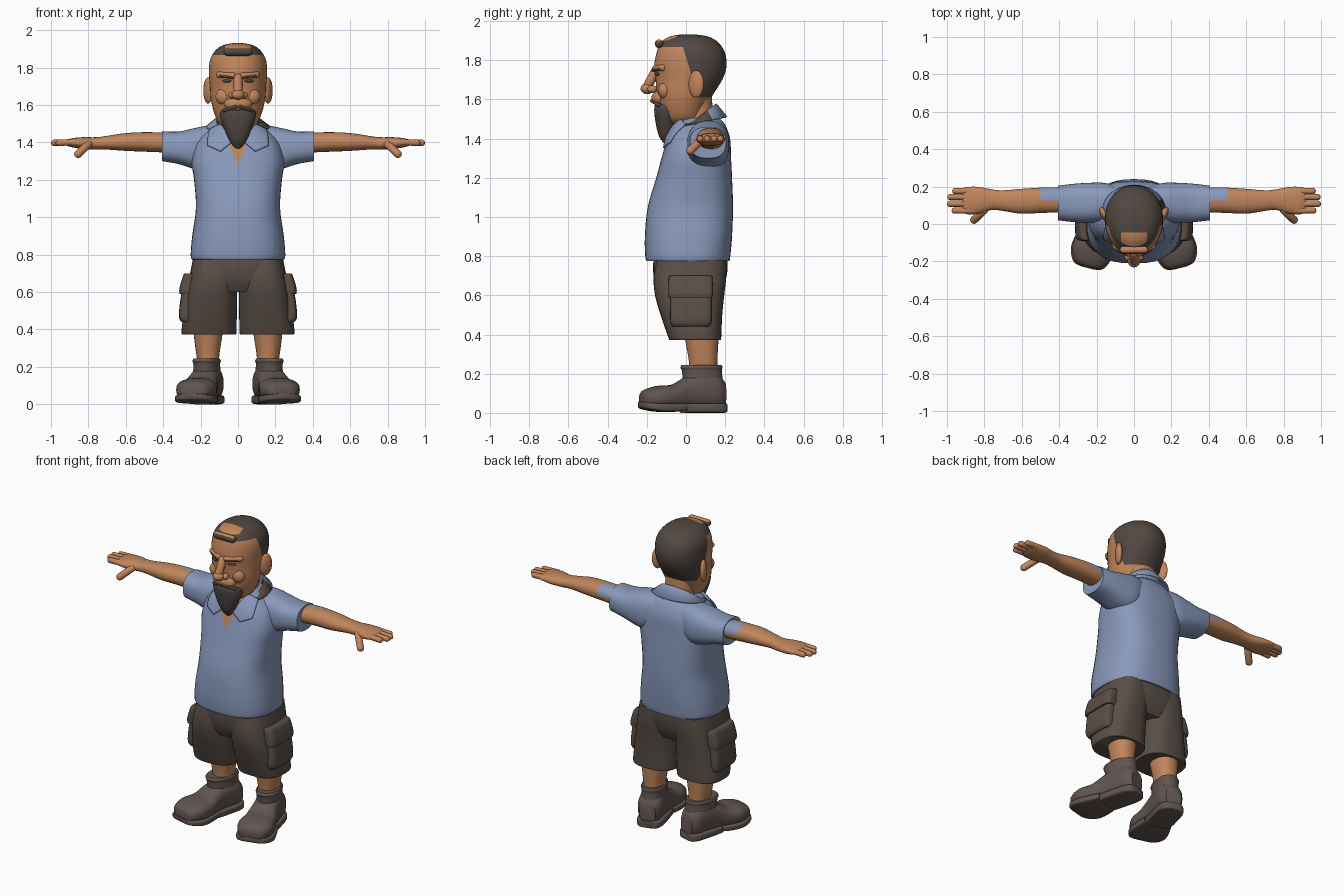
import bpy, bmesh
from math import sin, cos, pi, radians, copysign
from mathutils import Vector, Matrix

if "Cube" in bpy.data.objects:
    bpy.data.objects.remove(bpy.data.objects["Cube"])


def material(name, rgb):
    m = bpy.data.materials.new(name)
    m.use_nodes = True
    m.diffuse_color = (*rgb, 1)
    m.node_tree.nodes["Principled BSDF"].inputs["Base Color"].default_value = (*rgb, 1)
    return m


SKIN = material("warm skin", (.53, .235, .105))
SHIRT = material("blue cloth", (.25, .32, .50))
SHORTS = material("brown cloth", (.10, .077, .062))
BOOT = material("brown leather", (.12, .092, .08))
HAIR = material("dark brown hair", (.083, .064, .053))
BEARD = material("grey brown beard", (.08, .066, .06))


def add_object(name, bm, mats):
    mesh = bpy.data.meshes.new(name)
    bm.to_mesh(mesh)
    for m in mats:
        mesh.materials.append(m)
    mesh.polygons.foreach_set("use_smooth", [True] * len(mesh.polygons))
    mesh.set_sharp_from_angle(angle=radians(45))
    ob = bpy.data.objects.new(name, mesh)
    bpy.context.scene.collection.objects.link(ob)
    return ob


def finish(name, bm, mats, both=False, planes=(), rule=None, place=None):
    """Cut along planes, colour faces by a rule, and make one or two mirrored objects."""
    bmesh.ops.recalc_face_normals(bm, faces=bm.faces)
    if place:
        bm.transform(place)
    for co, no in planes:
        bmesh.ops.bisect_plane(bm, geom=bm.verts[:] + bm.edges[:] + bm.faces[:],
                               plane_co=co, plane_no=Vector(no).normalized())
    bm.normal_update()
    if rule:
        for f in bm.faces:
            f.material_index = int(rule(f.calc_center_median(), f.normal))
    obs = [add_object("left_" + name if both else name, bm, mats)]
    if both:
        bmesh.ops.scale(bm, vec=(-1, 1, 1), verts=bm.verts)
        bmesh.ops.reverse_faces(bm, faces=bm.faces)
        obs.append(add_object("right_" + name, bm, mats))
    bm.free()
    return obs


def smooth_rings(rings, steps):
    p = [Vector(r) for r in rings]
    p = [p[0]] + p + [p[-1]]
    out = []
    for a, b, c, d in zip(p, p[1:], p[2:], p[3:]):
        for i in range(steps):
            t = i / steps
            out.append(b + (c - a) * (t / 2) + (a * 2 - b * 5 + c * 4 - d) * (t * t / 2)
                       + (b * 3 - a - c * 3 + d) * (t ** 3 / 2))
    return out + [p[-1]]


def loft(name, mats, axis, rings, power=2.2, seg=40, steps=4, **kw):
    """Rings are (position on axis, low and high of the second axis, low and high of the third)."""
    bm = bmesh.new()
    loops = []
    for t, a0, a1, b0, b1 in smooth_rings(rings, steps):
        loop = []
        for k in range(seg):
            c, s = cos(2 * pi * k / seg), sin(2 * pi * k / seg)
            a = (a0 + a1) / 2 + (a1 - a0) / 2 * copysign(abs(c) ** (2 / power), c)
            b = (b0 + b1) / 2 + (b1 - b0) / 2 * copysign(abs(s) ** (2 / power), s)
            loop.append(bm.verts.new({"x": (t, a, b), "y": (a, t, b), "z": (a, b, t)}[axis]))
        loops.append(loop)
    for lo, hi in zip(loops, loops[1:]):
        for k in range(seg):
            n = (k + 1) % seg
            bm.faces.new((lo[k], lo[n], hi[n], hi[k]))
    bm.faces.new(loops[0])
    bm.faces.new(loops[-1])
    return finish(name, bm, mats, **kw)


def even(*rows):
    """Rings that are symmetric about the second axis."""
    return [(t, -w, w, lo, hi) for t, w, lo, hi in rows]


def blob(name, mat, at, size, turn=0, **kw):
    bm = bmesh.new()
    bmesh.ops.create_uvsphere(bm, u_segments=24, v_segments=14, radius=1)
    place = Matrix.Translation(at) @ Matrix.Rotation(turn, 4, "Z") @ Matrix.Diagonal((*size, 1))
    return finish(name, bm, [mat], place=place, **kw)


def capsule(name, mats, p, q, r, **kw):
    p, q = Vector(p), Vector(q)
    bm = bmesh.new()
    bmesh.ops.create_uvsphere(bm, u_segments=16, v_segments=11, radius=r)
    for v in bm.verts:
        if v.co.z > 0:
            v.co.z += (q - p).length
    place = Matrix.Translation(p) @ (q - p).to_track_quat("Z", "Y").to_matrix().to_4x4()
    return finish(name, bm, mats, place=place, **kw)


# Head with painted hair, a bare patch on the crown and a neck
def hair_rule(c, n):
    bare = c.z > 1.9 and abs(c.x) < .07 and c.y < -.045
    back = c.z > 1.61 and c.y + .3 * (c.z - 1.75) > .02
    return (c.z > 1.868 or back) and not bare


loft("head", [SKIN, HAIR], "z", even(
    (1.47, .06, -.09, .06), (1.50, .10, -.115, .085), (1.55, .125, -.135, .10),
    (1.62, .143, -.15, .135), (1.70, .15, -.155, .185), (1.77, .155, -.162, .207),
    (1.84, .15, -.15, .198), (1.89, .122, -.13, .165), (1.92, .08, -.085, .115),
    (1.932, .02, -.02, .04)), power=2.1, seg=48,
    planes=[((0, 0, 1.868), (0, 0, 1)), ((0, 0, 1.61), (0, 0, 1)), ((0, .02, 1.75), (0, 1, .3)),
            ((0, 0, 1.9), (0, 0, 1)), ((.07, 0, 0), (1, 0, 0)), ((-.07, 0, 0), (1, 0, 0)),
            ((0, -.045, 0), (0, 1, 0))], rule=hair_rule)
loft("neck", [SKIN], "z", even((1.40, .09, -.05, .15), (1.50, .09, -.03, .14), (1.64, .09, -.02, .13)))
capsule("hair_tuft", [HAIR, SKIN], (-.055, -.138, 1.884), (.055, -.138, 1.884), .022,
        rule=lambda c, n: n.z > .6)

# Face
capsule("nose_bridge", [SKIN], (0, -.155, 1.745), (0, -.195, 1.67), .024)
blob("nose_tip", SKIN, (0, -.198, 1.655), (.034, .034, .028))
blob("nostril", SKIN, (.032, -.172, 1.652), (.02, .025, .019), both=True)
blob("muzzle", SKIN, (0, -.135, 1.605), (.075, .042, .04))
blob("cheek", SKIN, (.075, -.108, 1.645), (.045, .035, .045), both=True)
capsule("brow_ridge", [SKIN], (.028, -.155, 1.757), (.098, -.118, 1.762), .018, both=True)
capsule("eyebrow", [HAIR], (.03, -.169, 1.748), (.092, -.138, 1.755), .006, both=True)
blob("eye", HAIR, (.06, -.148, 1.729), (.026, .009, .008), turn=.35, both=True)
capsule("moustache", [BEARD], (.012, -.174, 1.592), (.075, -.138, 1.57), .009, both=True)
blob("ear", SKIN, (.16, .052, 1.678), (.02, .042, .07), turn=-.45, both=True)
loft("goatee", [BEARD], "z", even(
    (1.36, .01, -.10, -.08), (1.41, .045, -.137, -.065), (1.48, .076, -.155, -.05),
    (1.54, .096, -.162, -.03), (1.572, .088, -.158, -.03), (1.585, .05, -.14, -.04)))

# Shirt body with an open neck, sleeves and collar
shirt = loft("shirt", [SHIRT, SKIN], "z", even(
    (.775, .247, -.202, .222), (.80, .253, -.208, .226), (.90, .245, -.21, .235),
    (1.05, .225, -.195, .24), (1.20, .235, -.152, .235), (1.30, .247, -.125, .23),
    (1.40, .22, -.095, .225), (1.47, .15, -.06, .20), (1.505, .10, -.03, .17)), power=2.6,
    planes=[((0, 0, 1.285), (2.2, 0, -1)), ((0, 0, 1.285), (-2.2, 0, -1))],
    rule=lambda c, n: c.y < 0 and c.z - 1.285 > 2.2 * abs(c.x))[0]
loft("sleeve", [SHIRT], "x", [
    (.08, .02, .20, 1.30, 1.49), (.16, .01, .22, 1.25, 1.49), (.24, .005, .22, 1.26, 1.475),
    (.32, .01, .215, 1.285, 1.458), (.405, .02, .205, 1.30, 1.46)], power=2.5, both=True)

bm = bmesh.new()
rows = []
for i in range(29):
    a = radians(-35 + 250 * i / 28)
    c, s = cos(a), sin(a)
    rows.append([bm.verts.new(v) for v in (
        (.10 * c, .07 + .075 * s, 1.45), (.115 * c, .07 + .085 * s, 1.515 + .065 * s),
        (.17 * c, .07 + .14 * s, 1.488 + .025 * s))])
for u, v in zip(rows, rows[1:]):
    for k in (0, 1):
        bm.faces.new((u[k], v[k], v[k + 1], u[k + 1]))
collar = finish("collar", bm, [SHIRT, HAIR], rule=lambda c, n: c.x > .07 and 0 < c.y < .12)

bm = bmesh.new()
bm.faces.new([bm.verts.new(v) for v in (
    (.085, -.02, 1.49), (.035, -.105, 1.40), (.095, -.125, 1.355),
    (.165, -.09, 1.385), (.15, -.005, 1.475))])
bmesh.ops.poke(bm, faces=bm.faces)
bmesh.ops.subdivide_edges(bm, edges=bm.edges, cuts=5, use_grid_fill=True)
flaps = finish("collar_flap", bm, [SHIRT], both=True)
for ob in flaps:
    wrap = ob.modifiers.new("Fit", "SHRINKWRAP")
    wrap.target = shirt
    wrap.wrap_mode = "ABOVE_SURFACE"
    wrap.offset = .012
for ob in collar + flaps:
    ob.modifiers.new("Thickness", "SOLIDIFY").thickness = .01

# Arms, hands and fingers
loft("arm", [SKIN, SHIRT], "x", [
    (.36, .06, .195, 1.345, 1.45), (.48, .06, .195, 1.35, 1.455), (.60, .055, .188, 1.355, 1.45),
    (.70, .07, .18, 1.362, 1.435), (.76, .075, .185, 1.362, 1.428), (.83, .055, .198, 1.365, 1.428),
    (.89, .052, .198, 1.375, 1.422), (.92, .065, .19, 1.385, 1.41)], both=True,
    planes=[((.5, 0, 0), (1, 0, 0)), ((0, .125, 0), (0, 1, 0))],
    rule=lambda c, n: c.x < .5 and c.y > .125 and n.z > 0)
for finger, y, tip in (("index", .072, .975), ("middle", .108, 1), ("ring", .144, .998), ("little", .176, .972)):
    capsule(finger + "_finger", [SKIN], (.86, y, 1.402), (tip - .017, y, 1.398), .017, both=True)
capsule("thumb", [SKIN], (.80, .075, 1.39), (.855, .022, 1.338), .021, both=True)

# Shorts with cargo pockets
loft("shorts_seat", [SHORTS], "z", even(
    (.60, .19, -.13, .17), (.66, .235, -.158, .198), (.73, .245, -.168, .212), (.79, .24, -.165, .212)), power=2.6)
loft("shorts_leg", [SHORTS], "z", [
    (.372, .012, .297, -.085, .178), (.39, .008, .302, -.092, .18), (.50, .006, .29, -.13, .185),
    (.60, .004, .275, -.158, .195), (.69, .0, .258, -.165, .205), (.78, .01, .24, -.15, .205)],
    power=2.7, both=True)
loft("cargo_pocket", [SHORTS], "z", [
    (.44, .22, .302, -.07, .12), (.47, .22, .316, -.08, .13), (.56, .22, .308, -.08, .13),
    (.64, .20, .292, -.08, .13)], power=5, both=True)
loft("pocket_flap", [SHORTS], "z", [
    (.59, .22, .312, -.088, .135), (.62, .22, .313, -.09, .138), (.69, .20, .292, -.088, .135),
    (.70, .20, .275, -.08, .13)], power=5, both=True)

# Lower legs
loft("lower_leg", [SKIN], "z", [
    (.18, .10, .21, .02, .16), (.26, .10, .222, .015, .16), (.36, .085, .235, -.002, .165),
    (.44, .08, .24, -.02, .17)], both=True)

# Boots, turned outward
turned = Matrix.Translation((.188, 0, 0)) @ Matrix.Rotation(.25, 4, "Z")
loft("boot_foot", [BOOT], "y", even(
    (-.238, .03, .045, .085), (-.222, .078, .03, .115), (-.15, .108, .02, .138), (-.07, .098, .02, .145),
    (0, .083, .02, .185), (.09, .078, .02, .215), (.16, .074, .02, .20), (.20, .05, .03, .16)),
    power=2.5, both=True, place=turned)
loft("boot_shaft", [BOOT], "z", even(
    (.08, .07, -.02, .20), (.16, .07, -.015, .192), (.215, .068, -.02, .187), (.232, .072, -.028, .19),
    (.245, .066, -.02, .185)), both=True, place=turned)
loft("boot_sole", [BOOT], "y", even(
    (-.243, .035, .032, .058), (-.225, .085, .02, .055), (-.15, .114, .006, .05), (-.06, .10, .006, .05),
    (-.01, .086, .014, .05)), power=5, both=True, place=turned)
loft("boot_heel", [BOOT], "y", even(
    (-.015, .08, .0, .05), (.06, .082, .0, .05), (.15, .08, .0, .05), (.195, .064, .0, .05),
    (.208, .04, .004, .048)), power=5, both=True, place=turned)
